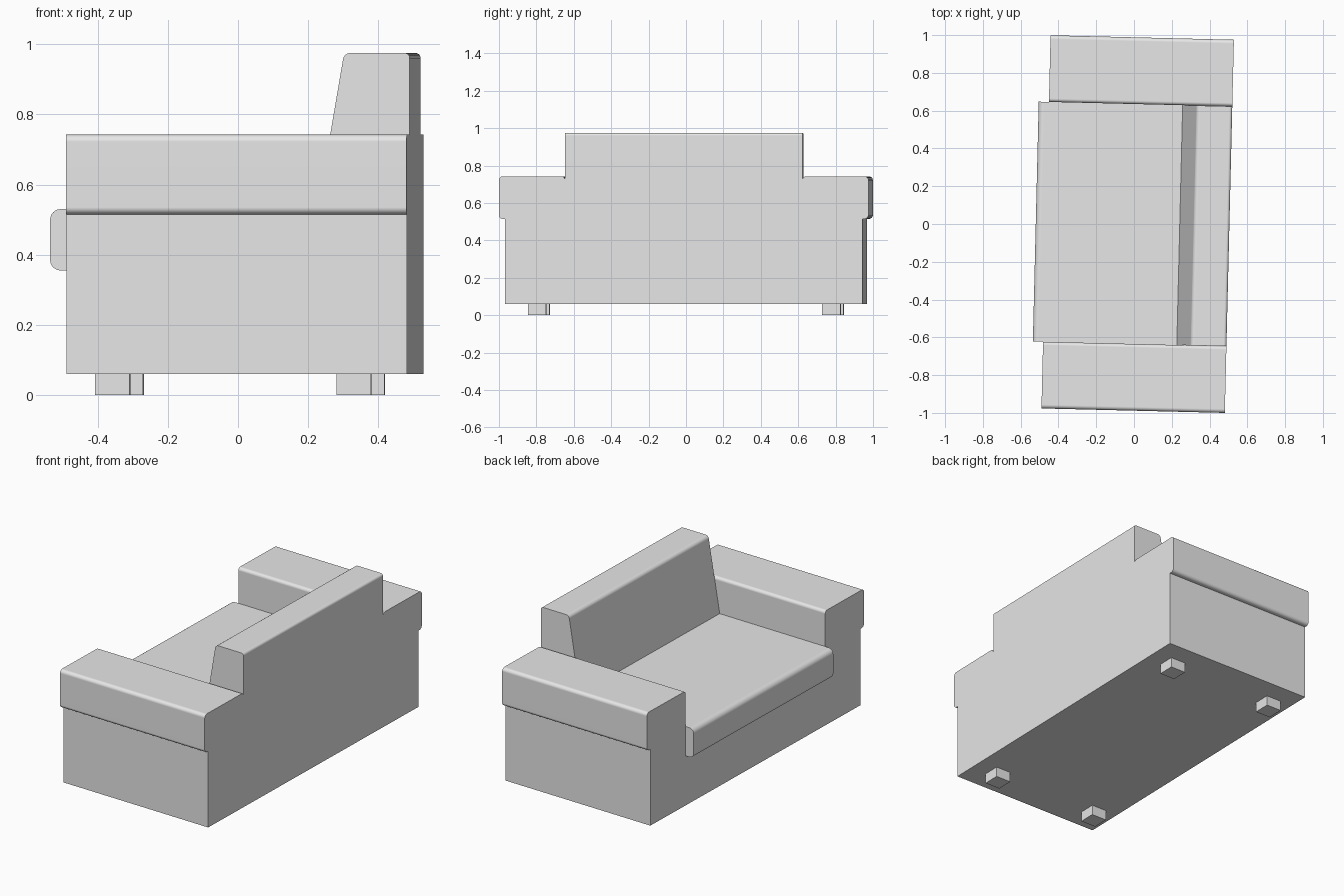
import bpy, bmesh, math
from mathutils import Vector

cube = bpy.data.objects.get("Cube")
if cube:
    bpy.data.objects.remove(cube, do_unlink=True)

# One plain upholstery colour
GREY = (0.8, 0.8, 0.8, 1.0)
mat = bpy.data.materials.new("light grey")
mat.use_nodes = True
mat.diffuse_color = GREY
mat.node_tree.nodes["Principled BSDF"].inputs["Base Color"].default_value = GREY

TURN = math.radians(-1.4)   # the whole sofa stands slightly turned


def fillet(points, steps=6):
    """Round each (a, b, radius) corner of a closed profile with an arc."""
    out = []
    for i, (a, b, r) in enumerate(points):
        p = Vector((a, b))
        if r == 0:
            out.append(p)
            continue
        d0 = (Vector(points[i - 1][:2]) - p).normalized()
        d1 = (Vector(points[(i + 1) % len(points)][:2]) - p).normalized()
        half = d0.angle(d1) / 2
        centre = p + (d0 + d1).normalized() * (r / math.sin(half))
        start = p + d0 * (r / math.tan(half)) - centre
        end = p + d1 * (r / math.tan(half)) - centre
        sweep = start.angle(end)
        for k in range(steps + 1):
            t = k / steps
            out.append(centre + (start * math.sin((1 - t) * sweep)
                                 + end * math.sin(t * sweep)) / math.sin(sweep))
    return out


def prism(name, points, lo, hi, place):
    """Extrude a profile from lo to hi; place(a, b, t) gives the 3D point."""
    outline = fillet(points)
    bm = bmesh.new()
    base = bm.faces.new([bm.verts.new(place(p.x, p.y, lo)) for p in outline])
    step = Vector(place(0, 0, hi)) - Vector(place(0, 0, lo))
    ext = bmesh.ops.extrude_face_region(bm, geom=[base], use_keep_orig=True)
    moved = [v for v in ext["geom"] if isinstance(v, bmesh.types.BMVert)]
    bmesh.ops.translate(bm, verts=moved, vec=step)
    bmesh.ops.recalc_face_normals(bm, faces=bm.faces[:])
    mesh = bpy.data.meshes.new(name)
    bm.to_mesh(mesh)
    bm.free()
    mesh.materials.append(mat)
    obj = bpy.data.objects.new(name, mesh)
    bpy.context.collection.objects.link(obj)
    obj.rotation_euler.z = TURN
    bpy.ops.object.select_all(action='DESELECT')
    obj.select_set(True)
    bpy.context.view_layer.objects.active = obj
    bpy.ops.object.shade_smooth_by_angle(angle=math.radians(30))
    # Keep the large flat faces flat beside the rounded edges
    weighted = obj.modifiers.new("Weighted Normal", 'WEIGHTED_NORMAL')
    weighted.keep_sharp = True
    return obj


def along_x(a, b, t):
    return (t, a, b)


def along_y(a, b, t):
    return (a, t, b)


FRONT, REAR = -0.466, 0.505
INNER = 0.635               # inside faces of the arms

# Base and both overhanging arms: one U-shaped profile, mirrored
side = [(0.957, 0.06, 0), (0.957, 0.515, 0), (0.988, 0.515, 0.02),
        (0.988, 0.742, 0.02), (INNER, 0.742, 0.018), (INNER, 0.50, 0)]
profile = side + [(-a, b, r) for a, b, r in reversed(side)]
prism("base_and_arms", profile, FRONT, REAR, along_x)

# Seat cushion with a rounded front lip
prism("seat_cushion",
      [(-0.52, 0.355, 0.03), (0.40, 0.355, 0), (0.40, 0.53, 0), (-0.52, 0.53, 0.03)],
      -INNER, INNER, along_y)

# Backrest with a sloping front
prism("backrest",
      [(0.237, 0.50, 0), (REAR, 0.50, 0), (REAR, 0.975, 0.015), (0.318, 0.975, 0.022)],
      -INNER, INNER, along_y)

# Four square feet
for x, xname in ((-0.338, "front"), (0.35, "rear")):
    for y, yname in ((-0.787, "right"), (0.787, "left")):
        h = 0.049
        prism(f"{xname}_{yname}_foot",
              [(x - h, 0, 0), (x + h, 0, 0), (x + h, 0.06, 0), (x - h, 0.06, 0)],
              y - h, y + h, along_y)
